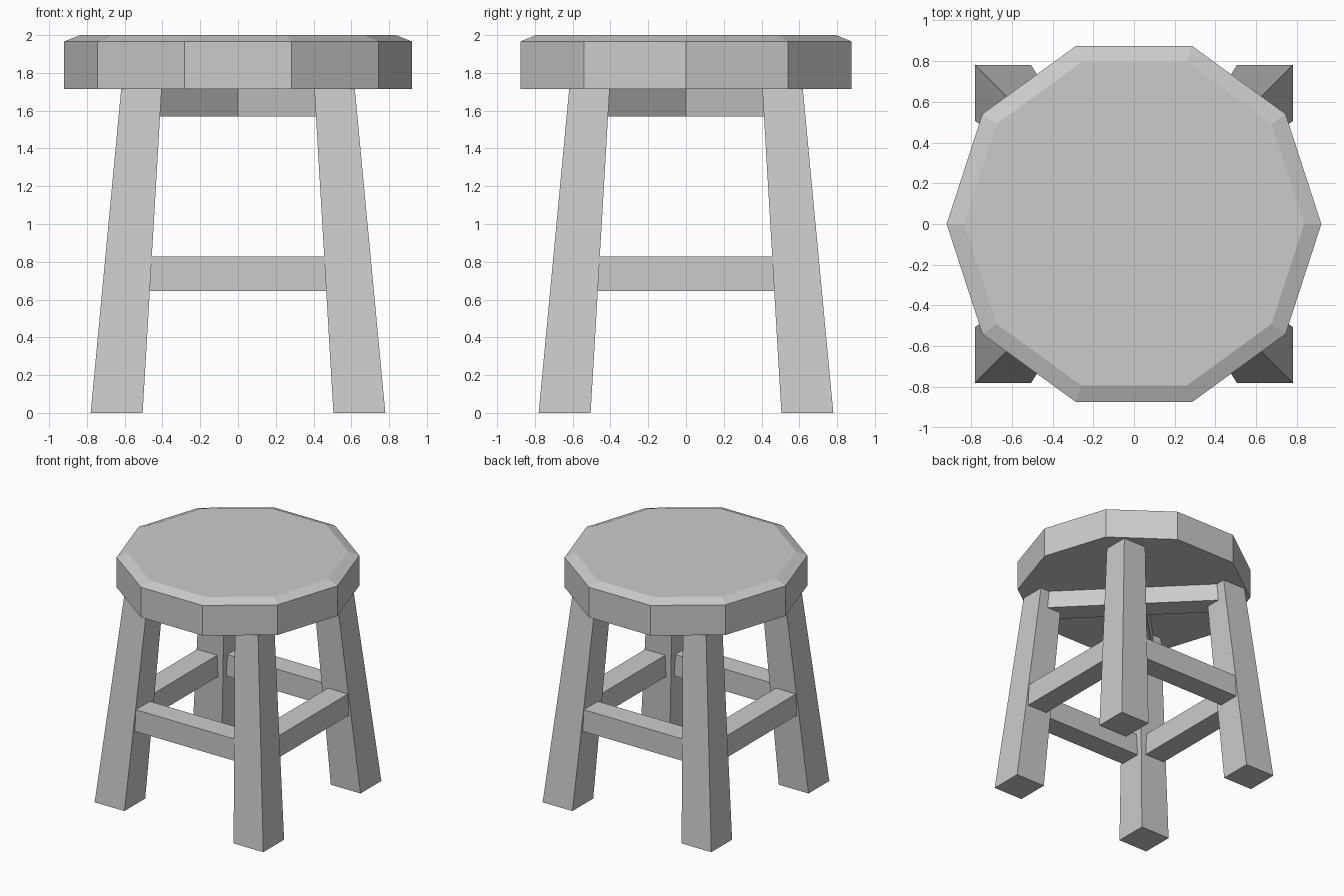
import bpy, bmesh, math
from mathutils import Matrix, Vector

if "Cube" in bpy.data.objects:
    bpy.data.objects.remove(bpy.data.objects["Cube"])


def loft(name, rings):
    """Solid from stacked rings of points, capped at both ends."""
    bm = bmesh.new()
    loops = [[bm.verts.new(p) for p in ring] for ring in rings]
    n = len(loops[0])
    for a, b in zip(loops, loops[1:]):
        for i in range(n):
            j = (i + 1) % n
            bm.faces.new((a[i], a[j], b[j], b[i]))
    bm.faces.new(loops[0][::-1])
    bm.faces.new(loops[-1])
    bmesh.ops.recalc_face_normals(bm, faces=bm.faces)
    mesh = bpy.data.meshes.new(name)
    bm.to_mesh(mesh)
    bm.free()
    obj = bpy.data.objects.new(name, mesh)
    bpy.context.collection.objects.link(obj)
    return obj


def rect(x0, x1, y0, y1, z):
    return [(x0, y0, z), (x1, y0, z), (x1, y1, z), (x0, y1, z)]


def bar(name, size, centre, angle):
    """Box of the given size, centred then turned about the z axis."""
    hx, hy, hz = (s / 2 for s in size)
    obj = loft(name, [rect(-hx, hx, -hy, hy, z) for z in (-hz, hz)])
    turn = Matrix.Rotation(angle, 4, 'Z')
    obj.data.transform(turn @ Matrix.Translation(Vector(centre)))
    return obj


# Ten-sided seat with a bevelled top edge
SIDES = 10
loft("seat", [[(r * math.cos(math.tau * i / SIDES), r * math.sin(math.tau * i / SIDES), z)
               for i in range(SIDES)]
              for r, z in ((0.92, 1.715), (0.92, 1.967), (0.835, 2.0))])

# Four splayed, tapering legs
for sx, side in ((-1, "left"), (1, "right")):
    for sy, end in ((-1, "front"), (1, "back")):
        loft(f"{end}_{side}_leg",
             [rect(sx * a, sx * b, sy * a, sy * b, z)
              for a, b, z in ((0.505, 0.78, 0), (0.404, 0.618, 1.72))])

# Four stretchers between neighbouring legs
for k, side in enumerate(("front", "right", "back", "left")):
    bar(f"{side}_stretcher", (1.1, 0.185, 0.183), (0, -0.605, 0.737), k * math.pi / 2)

# Crossed diagonal braces under the seat
for k in (1, 3):
    bar(f"seat_brace_{(k + 1) // 2}", (1.42, 0.185, 0.16), (0, 0, 1.648), k * math.pi / 4)
